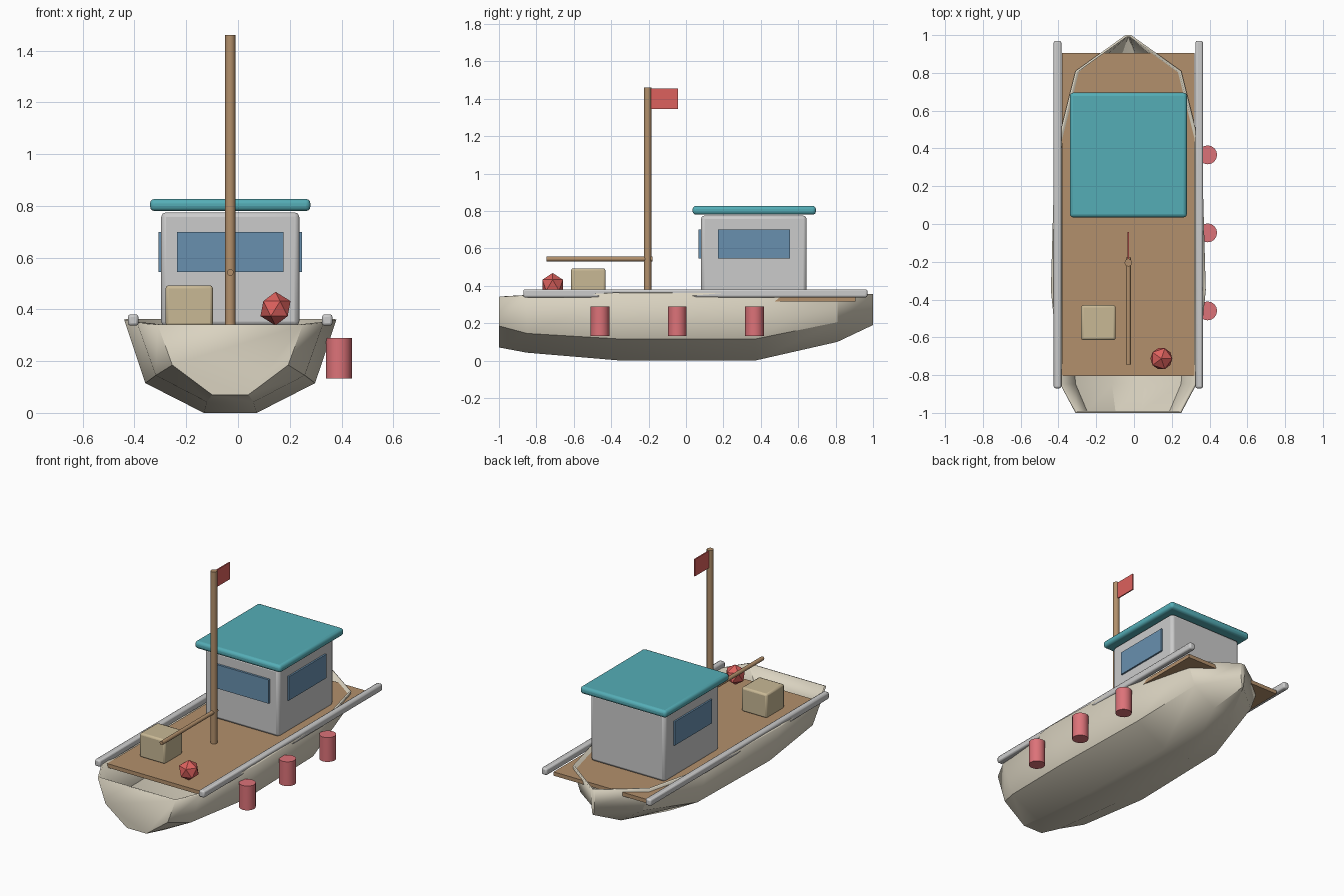
import bpy, bmesh
from math import pi, radians
from mathutils import Vector

if "Cube" in bpy.data.objects:
    bpy.data.objects.remove(bpy.data.objects["Cube"])

CX = -0.03  # boat centreline


def material(name, r, g, b):
    m = bpy.data.materials.new(name)
    m.diffuse_color = (r, g, b, 1)
    m.use_nodes = True
    m.node_tree.nodes["Principled BSDF"].inputs["Base Color"].default_value = m.diffuse_color
    return m


HULL = material("cream", 0.70, 0.65, 0.53)
WOOD = material("wood", 0.45, 0.28, 0.15)
WHITE = material("white", 0.80, 0.80, 0.78)
TEAL = material("teal", 0.09, 0.42, 0.47)
GLASS = material("glass", 0.14, 0.28, 0.43)
RED = material("red", 0.72, 0.12, 0.11)
PINK = material("fender_red", 0.72, 0.17, 0.19)
TAN = material("tan", 0.58, 0.48, 0.30)


def smooth(ob, angle=30):
    bpy.ops.object.select_all(action='DESELECT')
    ob.select_set(True)
    bpy.context.view_layer.objects.active = ob
    bpy.ops.object.shade_smooth_by_angle(angle=radians(angle))


def box(name, x, y, z, mat, bevel=0, segments=2):
    """Box from (min, max) ranges on each axis."""
    bpy.ops.mesh.primitive_cube_add(size=1, location=[sum(r) / 2 for r in (x, y, z)])
    ob = bpy.context.object
    ob.name = name
    ob.scale = [r[1] - r[0] for r in (x, y, z)]
    bpy.ops.object.transform_apply(location=False, rotation=False, scale=True)
    ob.data.materials.append(mat)
    if bevel:
        mod = ob.modifiers.new("bevel", 'BEVEL')
        mod.width, mod.segments = bevel, segments
        smooth(ob, 40)
    return ob


def rod(name, a, b, radius, mat, sides=12):
    """Cylinder between two points."""
    a, b = Vector(a), Vector(b)
    bpy.ops.mesh.primitive_cylinder_add(vertices=sides, radius=radius, depth=(b - a).length,
                                        location=(a + b) / 2)
    ob = bpy.context.object
    ob.name = name
    ob.rotation_euler = (b - a).to_track_quat('Z', 'Y').to_euler()
    ob.data.materials.append(mat)
    smooth(ob, 40)
    return ob


# Hull: stations of (y, half beam, keel z, chine z, sheer z), open on top
stations = [(-1.0, 0.28, 0.07, 0.185, 0.34), (-0.85, 0.36, 0.042, 0.145, 0.347),
            (-0.35, 0.41, 0.0, 0.115, 0.36), (0.37, 0.39, 0.0, 0.115, 0.36),
            (0.81, 0.28, 0.10, 0.205, 0.36), (1.0, 0.015, 0.19, 0.25, 0.355)]
bm = bmesh.new()
rings = []
for y, w, keel, chine, sheer in stations:
    half = [(w, sheer), (w * 0.8, chine), (w * 0.25, keel)]
    section = [(-x, z) for x, z in half] + half[::-1]
    rings.append([bm.verts.new((x + CX, y, z)) for x, z in section])
for a, b in zip(rings, rings[1:]):
    for i in range(5):
        bm.faces.new((a[i], a[i + 1], b[i + 1], b[i]))
bm.faces.new(rings[0])
bm.faces.new(rings[-1])
bmesh.ops.recalc_face_normals(bm, faces=bm.faces)
# make sure the transom faces outwards
bm.faces.ensure_lookup_table()
if bm.faces[-2].normal.y > 0:
    bmesh.ops.reverse_faces(bm, faces=bm.faces)
mesh = bpy.data.meshes.new("hull")
bm.to_mesh(mesh)
bm.free()
hull = bpy.data.objects.new("hull", mesh)
bpy.context.collection.objects.link(hull)
mesh.materials.append(HULL)
shell = hull.modifiers.new("shell", 'SOLIDIFY')
shell.thickness, shell.offset = 0.012, -1
smooth(hull)

# Deck and side rails
box("deck", (-0.38, 0.32), (-0.805, 0.905), (0.315, 0.34), WOOD)
for side, s in (("left", -1), ("right", 1)):
    x = CX + s * 0.375
    box(side + "_rail", (x - 0.02, x + 0.02), (-0.87, 0.97), (0.337, 0.381), WHITE, 0.01)

# Cabin, roof and windows
box("cabin", (-0.297, 0.237), (0.08, 0.645), (0.335, 0.775), WHITE, 0.018)
box("roof", (-0.34, 0.28), (0.035, 0.695), (0.78, 0.827), TEAL, 0.018, 3)
box("front_window", (-0.235, 0.175), (0.066, 0.085), (0.545, 0.70), GLASS)
for side, s in (("left", -1), ("right", 1)):
    x = CX + s * 0.27
    box(side + "_window", (x - 0.008, x + 0.008), (0.17, 0.555), (0.545, 0.70), GLASS)

# Mast, boom and flag
rod("mast", (CX, -0.205, 0.335), (CX, -0.205, 1.46), 0.02, WOOD)
rod("boom", (CX, -0.745, 0.543), (CX, -0.178, 0.543), 0.013, WOOD)
box("flag", (CX - 0.004, CX + 0.004), (-0.19, -0.043), (1.345, 1.455), RED)

# Deck cargo
box("crate", (-0.28, -0.097), (-0.615, -0.43), (0.335, 0.493), TAN, 0.012)
bpy.ops.mesh.primitive_ico_sphere_add(subdivisions=1, radius=0.065, location=(0.145, -0.713, 0.403))
buoy = bpy.context.object
buoy.name = "buoy"
buoy.data.materials.append(RED)

# Fenders hanging on the right side
for i, y in enumerate((-0.46, -0.047, 0.366)):
    rod(f"fender_{i + 1}", (0.39, y, 0.132), (0.39, y, 0.29), 0.05, PINK, 16)
